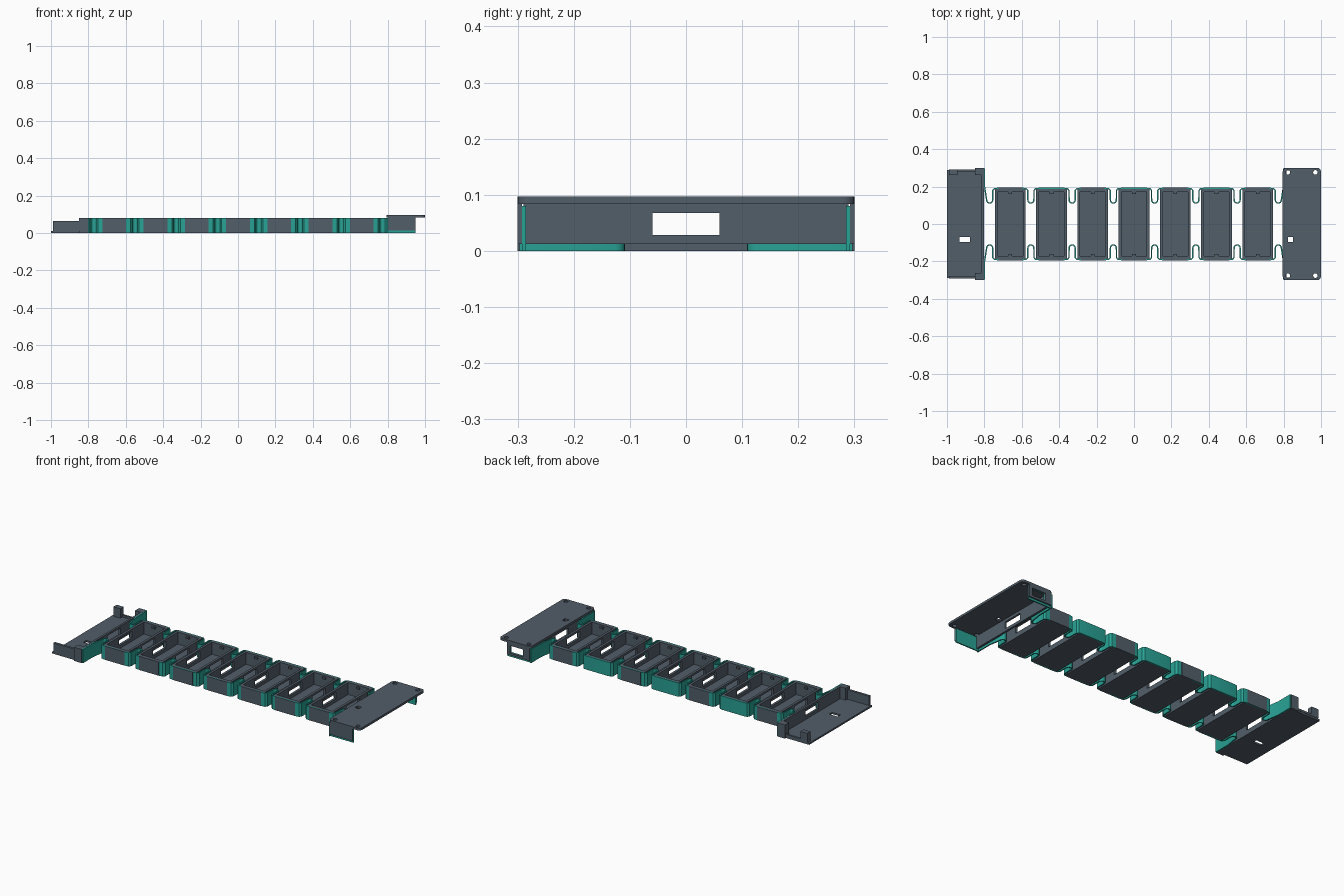
import bpy, bmesh, math
from mathutils import Matrix, Vector

if "Cube" in bpy.data.objects:
    bpy.data.objects.remove(bpy.data.objects["Cube"])


def material(name, rgb):
    m = bpy.data.materials.new(name)
    m.diffuse_color = (*rgb, 1)
    m.use_nodes = True
    m.node_tree.nodes["Principled BSDF"].inputs["Base Color"].default_value = m.diffuse_color
    return m


GREY = material("slate grey", (0.085, 0.112, 0.142))
TEAL = material("teal", (0.022, 0.36, 0.30))


def make(name, bm, mat):
    me = bpy.data.meshes.new(name)
    bmesh.ops.recalc_face_normals(bm, faces=bm.faces)
    bm.to_mesh(me)
    bm.free()
    me.materials.append(mat)
    ob = bpy.data.objects.new(name, me)
    bpy.context.collection.objects.link(ob)
    return ob


def boxes(name, items, mat):
    """Each item is x0, x1, y0, y1, z0, z1."""
    bm = bmesh.new()
    for x0, x1, y0, y1, z0, z1 in items:
        centre = Vector((x0 + x1, y0 + y1, z0 + z1)) / 2
        bmesh.ops.create_cube(bm, size=1, matrix=Matrix.Translation(centre)
                              @ Matrix.Diagonal((x1 - x0, y1 - y0, z1 - z0, 1)))
    return make(name, bm, mat)


def window_x(x0, x1, y0, y1, z0, z1):
    """Wall facing x with the cable window left open."""
    return [(x0, x1, y0, -0.06, z0, z1), (x0, x1, 0.06, y1, z0, z1),
            (x0, x1, -0.06, 0.06, z0, 0.028), (x0, x1, -0.06, 0.06, 0.068, z1)]


def prism(name, pts, z0, z1, mat):
    bm = bmesh.new()
    f = bm.faces.new([bm.verts.new((x, y, z0)) for x, y in pts])
    up = bmesh.ops.extrude_face_region(bm, geom=[f])["geom"]
    bmesh.ops.translate(bm, vec=(0, 0, z1 - z0),
                        verts=[v for v in up if isinstance(v, bmesh.types.BMVert)])
    return make(name, bm, mat)


def rounded(x0, x1, y0, y1, r, n=5):
    pts = []
    for cx, cy, a in ((x1 - r, y1 - r, 0), (x0 + r, y1 - r, 90),
                      (x0 + r, y0 + r, 180), (x1 - r, y0 + r, 270)):
        for i in range(n + 1):
            t = math.radians(a + 90 * i / n)
            pts.append((cx + r * math.cos(t), cy + r * math.sin(t)))
    return pts


def cut(ob, cutters):
    """Cut the holes, bake the result and remove the cutters."""
    for c in cutters:
        c.hide_render = True
        m = ob.modifiers.new("hole", 'BOOLEAN')
        m.operation, m.solver, m.object = 'DIFFERENCE', 'EXACT', c
    bpy.context.view_layer.update()
    me = bpy.data.meshes.new_from_object(
        ob.evaluated_get(bpy.context.evaluated_depsgraph_get()))
    ob.modifiers.clear()
    ob.data = me
    for c in cutters:
        bpy.data.objects.remove(c)


PITCH, HX, HY, H = 0.2205, 0.082, 0.187, 0.08

# Seven open cell trays
for i in range(7):
    c = (i - 3) * PITCH
    parts = [(-HX, HX, -HY, HY, 0, 0.01)]
    for s in (-1, 1):
        xa, xb = sorted((s * HX, s * (HX - 0.014)))
        ya, yb = sorted((s * HY, s * (HY - 0.016)))
        parts += window_x(xa, xb, -HY, HY, 0.01, H)
        parts.append((-HX + 0.014, HX - 0.014, ya, yb, 0.01, H))
        # small snap tab inside each end wall
        ya, yb = sorted((s * (HY - 0.016), s * (HY - 0.027)))
        parts.append((-0.01, 0.01, ya, yb, 0.062, 0.072))
    # plain panels over the flexible strap
    parts.append((-0.064, 0.064, -0.195, -HY, 0, H))
    if i % 2 == 0:
        parts.append((-0.064, 0.064, HY, 0.195, 0, H))
    boxes("cell_tray", [(a + c, b + c, *r) for a, b, *r in parts], GREY)


# Flexible strap with a folded loop in every gap
def strap(side):
    path = [(-0.799, 0.297), (-0.799, 0.20)]
    for i in range(8):
        g = (i - 3.5) * PITCH
        if i > 0:
            path += [(g - 0.042, 0.1905), (g - 0.024, 0.1885), (g - 0.017, 0.180)]
        for k in range(9):
            t = math.pi * (1 + k / 8)
            path.append((g + 0.016 * math.cos(t), 0.128 + 0.016 * math.sin(t)))
        if i < 7:
            path += [(g + 0.017, 0.180), (g + 0.024, 0.1885), (g + 0.042, 0.1905)]
    path += [(0.799, 0.20), (0.799, 0.297)]
    half, left, right = 0.0035, [], []
    for i, p in enumerate(path):
        a, b = path[max(i - 1, 0)], path[min(i + 1, len(path) - 1)]
        d = Vector((b[0] - a[0], b[1] - a[1])).normalized()
        left.append((p[0] - d.y * half, side * (p[1] + d.x * half)))
        right.append((p[0] + d.y * half, side * (p[1] - d.x * half)))
    bm = bmesh.new()
    rows = [[bm.verts.new((*q, z)) for q in pts]
            for pts, z in ((left, 0), (left, H), (right, H), (right, 0))]
    for j in range(4):
        for i in range(len(path) - 1):
            bm.faces.new((rows[j][i], rows[j][i + 1],
                          rows[(j + 1) % 4][i + 1], rows[(j + 1) % 4][i]))
    for i in (0, -1):
        bm.faces.new([r[i] for r in rows])
    ob = make("flexible_strap", bm, TEAL)
    bpy.context.view_layer.objects.active = ob
    ob.select_set(True)
    bpy.ops.object.shade_smooth_by_angle()
    ob.select_set(False)


for side in (-1, 1):
    strap(side)

# Left end tray: floor with slot, wall with window, posts and rails
floor = boxes("end_tray_floor", [(-1, -0.803, -0.29, 0.29, 0, 0.01)], GREY)
cut(floor, [boxes("slot_cutter", [(-0.933, -0.878, -0.097, -0.07, -0.1, 0.1)], GREY)])
boxes("end_tray_wall", window_x(-0.815, -0.803, -0.29, 0.29, 0.01, H), GREY)
boxes("end_tray_posts", [(-0.85, -0.803, 0.262, 0.30, 0, H),
                         (-0.85, -0.803, -0.30, -0.262, 0, H),
                         (-0.99, -0.945, 0.262, 0.292, 0.01, 0.065)], GREY)
boxes("end_tray_rails", [(-0.99, -0.85, -0.292, -0.278, 0.01, 0.065),
                         (-0.945, -0.85, 0.280, 0.292, 0.01, 0.022)], GREY)

# Right end cap: rounded lid with screw holes and a small vent
lid = prism("cap_lid", rounded(0.795, 1.0, -0.30, 0.30, 0.02), 0.084, 0.097, GREY)
holes = [boxes("vent_cutter", [(0.823, 0.85, -0.095, -0.07, 0, 0.2)], GREY)]
for x in (0.823, 0.97):
    for y in (-0.276, 0.276):
        bm = bmesh.new()
        bmesh.ops.create_cone(bm, cap_ends=True, segments=20, radius1=0.012, radius2=0.012,
                              depth=0.2, matrix=Matrix.Translation((x, y, 0.09)))
        holes.append(make("screw_cutter", bm, GREY))
cut(lid, holes)


def port_y(y0, y1, z0, z1):
    """Side wall of the cap with a connector port."""
    return [(0.803, 0.845, y0, y1, z0, z1), (0.93, 0.95, y0, y1, z0, z1),
            (0.845, 0.93, y0, y1, z0, 0.025), (0.845, 0.93, y0, y1, 0.068, z1)]


# Cap walls, open to the right and below, with a teal inner lining
boxes("cap_walls", window_x(0.803, 0.815, -0.29, 0.29, 0.012, 0.084)
      + [(0.803, 0.95, -0.30, -0.292, 0.012, 0.084)]
      + port_y(0.292, 0.30, 0.012, 0.084), GREY)
boxes("cap_lining", [(0.803, 0.95, -0.292, -0.285, 0, H)]
      + port_y(0.285, 0.292, 0, H), TEAL)
